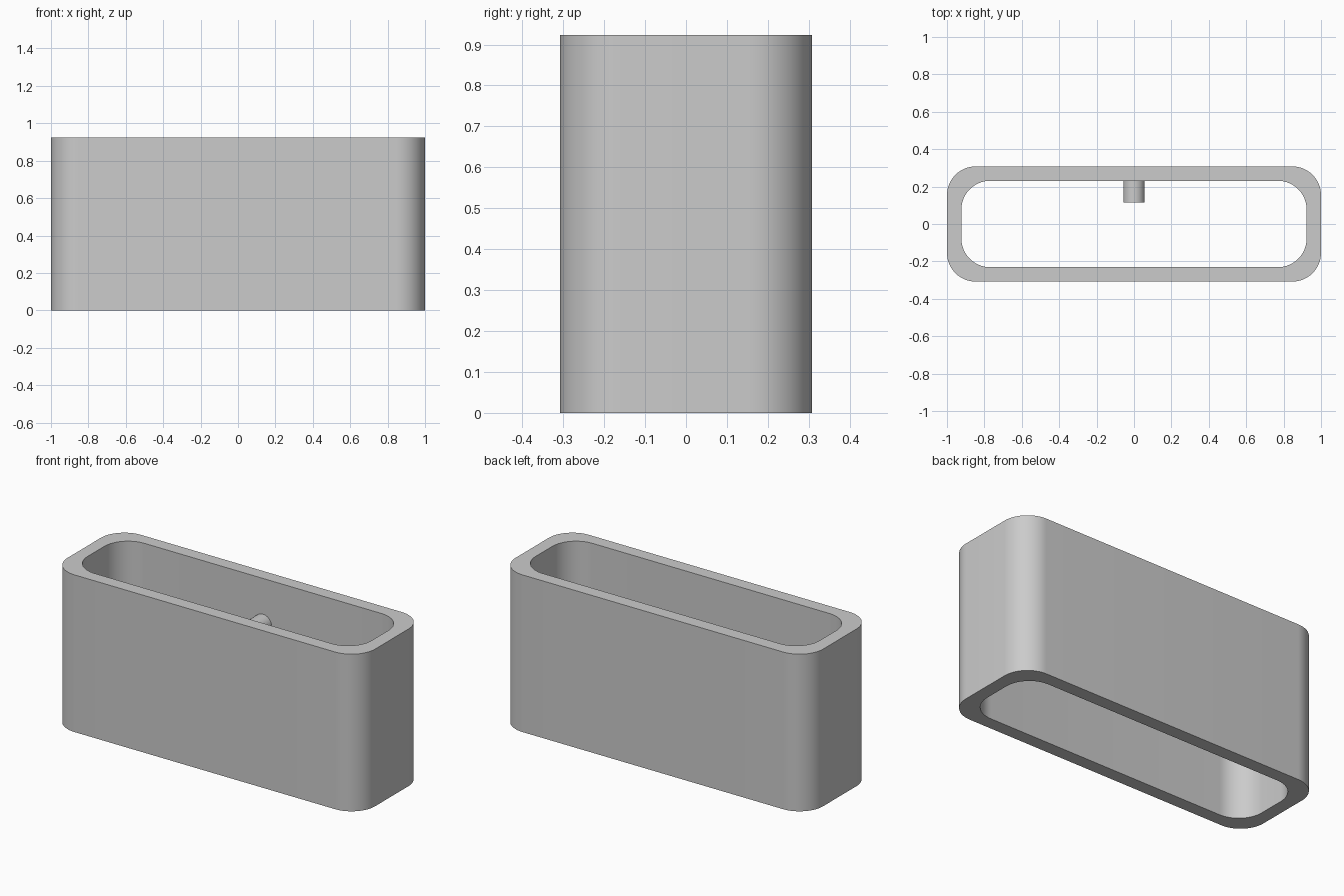
import bpy
import bmesh
from math import cos, sin, pi, radians

cube = bpy.data.objects.get("Cube")
if cube:
    bpy.data.objects.remove(cube, do_unlink=True)

HEIGHT, WALL, RADIUS = 0.923, 0.077, 0.154
HALF_X, HALF_Y = 1.0, 0.308
PEG_RADIUS, PEG_LENGTH, PEG_Z = 0.057, 0.115, 0.656

grey = bpy.data.materials.new("light grey")
grey.use_nodes = True
colour = (0.6, 0.6, 0.6, 1)
grey.diffuse_color = colour
grey.node_tree.nodes["Principled BSDF"].inputs["Base Color"].default_value = colour


def rounded_rectangle(hx, hy, radius, steps=16):
    """Counter-clockwise outline with four round corners."""
    points = []
    for corner, (sx, sy) in enumerate([(1, 1), (-1, 1), (-1, -1), (1, -1)]):
        for i in range(steps + 1):
            angle = (corner + i / steps) * pi / 2
            points.append((sx * (hx - radius) + radius * cos(angle),
                           sy * (hy - radius) + radius * sin(angle)))
    return points


def finish(name, bm):
    bmesh.ops.recalc_face_normals(bm, faces=bm.faces)
    mesh = bpy.data.meshes.new(name)
    bm.to_mesh(mesh)
    bm.free()
    mesh.materials.append(grey)
    obj = bpy.data.objects.new(name, mesh)
    bpy.context.collection.objects.link(obj)
    bpy.ops.object.select_all(action='DESELECT')
    obj.select_set(True)
    bpy.context.view_layer.objects.active = obj
    bpy.ops.object.shade_smooth_by_angle(angle=radians(30))
    return obj


# Open sleeve: outer and inner outlines joined into a closed tube
bm = bmesh.new()
outer = rounded_rectangle(HALF_X, HALF_Y, RADIUS)
inner = rounded_rectangle(HALF_X - WALL, HALF_Y - WALL, RADIUS)
rings = [[bm.verts.new((x, y, z)) for x, y in outline]
         for outline, z in ((outer, 0), (outer, HEIGHT), (inner, HEIGHT), (inner, 0))]
count = len(outer)
for r, ring in enumerate(rings):
    following = rings[(r + 1) % len(rings)]
    for i in range(count):
        j = (i + 1) % count
        bm.faces.new((ring[i], ring[j], following[j], following[i]))
finish("sleeve", bm)

# Locating peg on the inside of the back wall
bm = bmesh.new()
bmesh.ops.create_cone(bm, cap_ends=True, segments=48, radius1=PEG_RADIUS,
                      radius2=PEG_RADIUS, depth=PEG_LENGTH)
peg = finish("locating_peg", bm)
peg.rotation_euler.x = pi / 2
peg.location = (0, HALF_Y - WALL - PEG_LENGTH / 2, PEG_Z)
